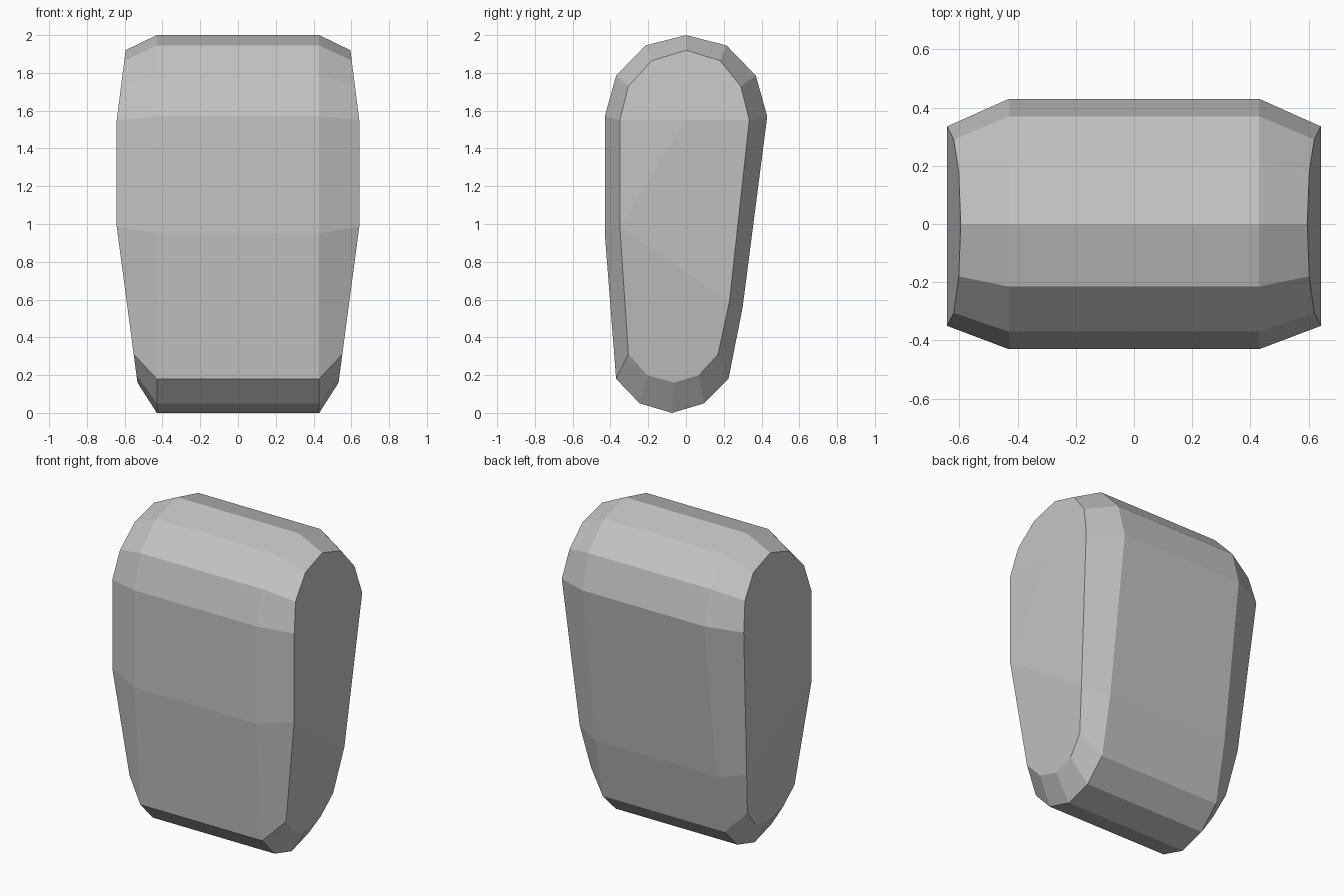
import bpy
import bmesh

cube = bpy.data.objects.get("Cube")
if cube:
    bpy.data.objects.remove(cube, do_unlink=True)

# Side outline (y, z) of the straight middle section, clockwise from the crown
OUTER = [(0, 2), (.215, 1.945), (.37, 1.785), (.43, 1.57), (.3, .56),
         (.225, .18), (.095, .05), (-.075, 0), (-.245, .05), (-.37, .18),
         (-.43, .95), (-.43, 1.57), (-.37, 1.785), (-.215, 1.945)]
# Smaller outline around each end cap
INNER = [(0, 1.92), (.18, 1.865), (.29, 1.73), (.335, 1.55), (.23, .59),
         (.17, .31), (.07, .2), (-.065, .16), (-.205, .2), (-.305, .31),
         (-.35, .985), (-.35, 1.55), (-.305, 1.73), (-.18, 1.865)]
HALF_CORE = .43
HALF_WIDE = .642
COUNT = len(OUTER)


def cap_x(z):
    """Half width of the body at a height: widest in the middle, tapered."""
    if z > 1.55:
        return HALF_WIDE - .127 * (z - 1.55)
    if z < .985:
        return HALF_WIDE - .133 * (.985 - z)
    return HALF_WIDE


def bridge(bm, a, b):
    for i in range(COUNT):
        j = (i + 1) % COUNT
        bm.faces.new((a[i], a[j], b[j], b[i]))


def add_end(bm, side):
    """One bevelled end with its faceted cap; returns the core ring."""
    core = [bm.verts.new((side * HALF_CORE, y, z)) for y, z in OUTER]
    rim = [bm.verts.new((side * cap_x(z), y, z)) for y, z in INNER]
    bridge(bm, core, rim)
    mid = bm.verts.new((side * HALF_WIDE, 0, 1.55))
    bm.faces.new(rim[11:] + rim[:4] + [mid])
    bm.faces.new((rim[10], rim[11], mid))
    bm.faces.new((rim[10], mid, rim[3], rim[4]))
    bm.faces.new(rim[4:11])
    return core


# Body: two ends joined by the middle section
bm = bmesh.new()
bridge(bm, add_end(bm, -1), add_end(bm, 1))
bmesh.ops.recalc_face_normals(bm, faces=bm.faces[:])
mesh = bpy.data.meshes.new("rounded_body")
bm.to_mesh(mesh)
bm.free()
body = bpy.data.objects.new("rounded_body", mesh)
bpy.context.collection.objects.link(body)

# Plain grey
grey = bpy.data.materials.new("plain_grey")
grey.use_nodes = True
colour = (.55, .55, .55, 1)
grey.diffuse_color = colour
grey.node_tree.nodes["Principled BSDF"].inputs["Base Color"].default_value = colour
mesh.materials.append(grey)
